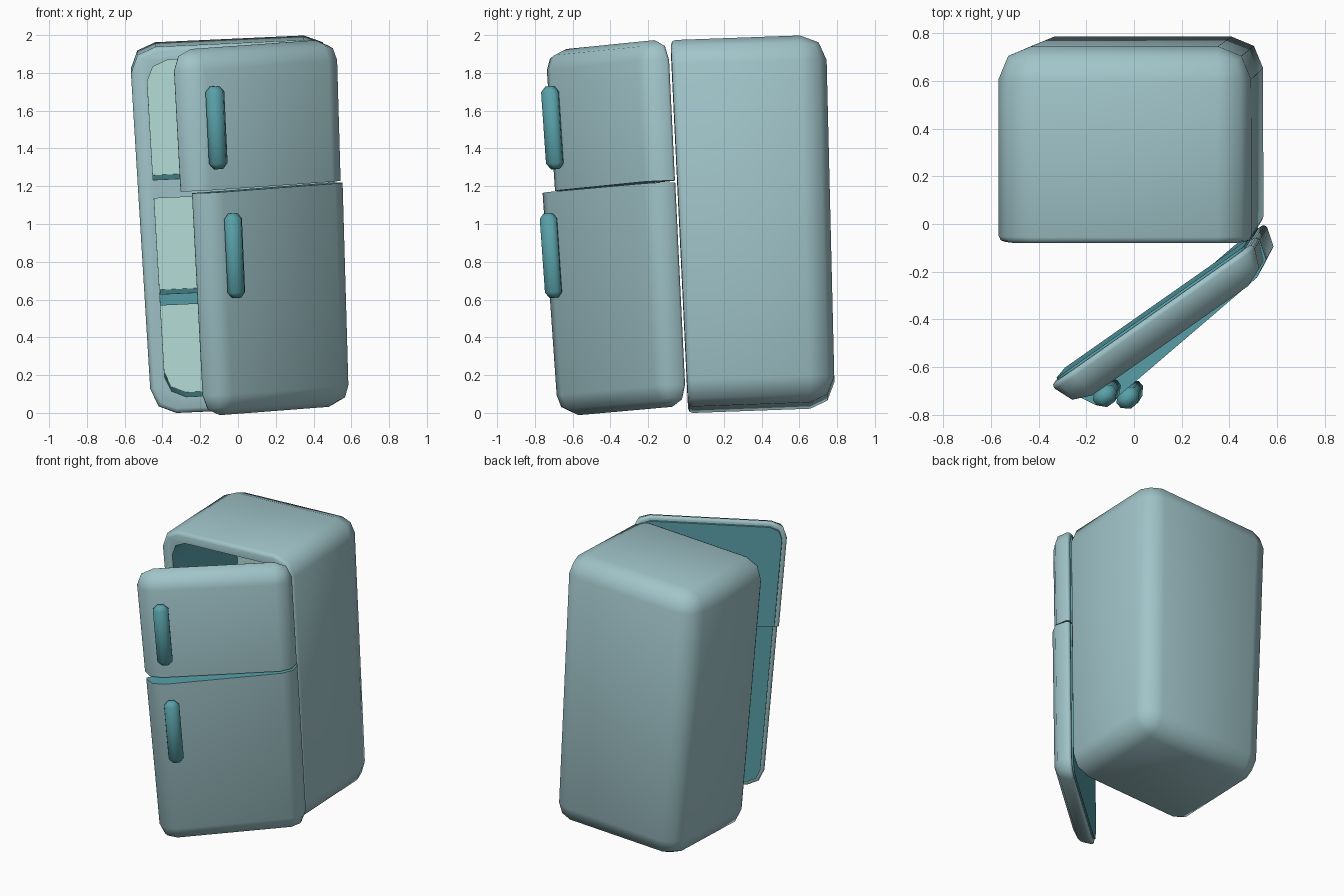
import bpy, bmesh, math
from mathutils import Matrix, Vector

if "Cube" in bpy.data.objects:
    bpy.data.objects.remove(bpy.data.objects["Cube"], do_unlink=True)


def material(name, rgb):
    m = bpy.data.materials.new(name)
    m.use_nodes = True
    m.diffuse_color = (*rgb, 1)
    m.node_tree.nodes["Principled BSDF"].inputs["Base Color"].default_value = (*rgb, 1)
    return m


MATS = [material("pale blue enamel", (0.352, 0.552, 0.584)),
        material("teal trim", (0.098, 0.352, 0.392)),
        material("mint liner", (0.474, 0.745, 0.694))]
ENAMEL, TEAL, MINT = range(3)

# Upright frame: fridge centred on the origin, front at y = FRONT
W, FRONT, BACK, H = 0.517, -0.40, 0.40, 0.972
TILT = (Matrix.Translation((0, 0.365, 1.0))
        @ Matrix.Rotation(math.radians(-2.6), 4, 'Y')
        @ Matrix.Rotation(math.radians(2.07), 4, 'X'))


def box(lo, hi):
    bm = bmesh.new()
    bmesh.ops.create_cube(bm, size=1)
    for v in bm.verts:
        v.co = Vector([l + (c + 0.5) * (h - l) for c, l, h in zip(v.co, lo, hi)])
    return bm


def bevel(bm, edges, offset, segments):
    bmesh.ops.bevel(bm, geom=edges, offset=offset, segments=segments,
                    profile=0.5, affect='EDGES', clamp_overlap=True)


def edges_at_y(bm, y):
    return [e for e in bm.edges if all(abs(v.co.y - y) < 1e-4 for v in e.verts)]


def soft_box(lo, hi, flat_y, big, small):
    """Box rounded everywhere, only slightly around the flat side."""
    bm = box(lo, hi)
    flat = set(edges_at_y(bm, flat_y))
    bevel(bm, [e for e in bm.edges if e not in flat], big, 2)
    bevel(bm, edges_at_y(bm, flat_y), small, 2)
    return bm


def to_object(bm, name):
    bmesh.ops.recalc_face_normals(bm, faces=bm.faces)
    me = bpy.data.meshes.new(name)
    bm.to_mesh(me)
    bm.free()
    ob = bpy.data.objects.new(name, me)
    bpy.context.collection.objects.link(ob)
    return ob


def activate(ob):
    bpy.ops.object.select_all(action='DESELECT')
    ob.select_set(True)
    bpy.context.view_layer.objects.active = ob


def finish(ob, angle=50):
    """Widen towards the top, lean the part and shade it."""
    if not ob.data.materials:
        for m in MATS:
            ob.data.materials.append(m)
    for v in ob.data.vertices:
        s = 1 + 0.03 * v.co.z
        v.co = TILT @ Vector((v.co.x * s, v.co.y * s, v.co.z))
    ob.data.update()
    activate(ob)
    bpy.ops.object.shade_smooth_by_angle(angle=math.radians(angle))


# Cabinet shell
cabinet = to_object(soft_box((-W, FRONT, -H), (W, BACK, H), FRONT, 0.135, 0.025), "cabinet")
for m in MATS:
    cabinet.data.materials.append(m)


def compartment_cutter(square_z, round_z, half=0.435, r=0.11, depth=0.30):
    """Prism with two square corners and two rounded ones."""
    d = 1 if round_z > square_z else -1
    side = [(half, square_z), (half, round_z - d * r),
            (half - 0.3 * r, round_z - d * 0.3 * r), (half - r, round_z)]
    profile = side + [(-x, z) for x, z in reversed(side)]
    bm = bmesh.new()
    f = bm.faces.new([bm.verts.new((x, FRONT - 0.1, z)) for x, z in profile])
    ext = bmesh.ops.extrude_face_region(bm, geom=[f])["geom"]
    bmesh.ops.translate(bm, vec=(0, depth - FRONT + 0.1, 0),
                        verts=[g for g in ext if isinstance(g, bmesh.types.BMVert)])
    ob = to_object(bm, "compartment_cutter")
    ob.hide_render = True
    return ob


# Freezer and fridge compartments
for square_z, round_z in ((0.268, 0.90), (0.17, -0.888)):
    cutter = compartment_cutter(square_z, round_z)
    activate(cabinet)
    mod = cabinet.modifiers.new("compartment", 'BOOLEAN')
    mod.operation, mod.solver, mod.object = 'DIFFERENCE', 'EXACT', cutter
    bpy.ops.object.modifier_apply(modifier=mod.name)
    bpy.data.objects.remove(cutter, do_unlink=True)

# Teal compartment walls, mint back wall
for p in cabinet.data.polygons:
    c = p.center
    p.material_index = ENAMEL
    if abs(c.x) < 0.45 and abs(c.z) < 0.905 and FRONT + 0.03 < c.y < 0.36:
        p.material_index = MINT if p.normal.y < -0.9 else TEAL
finish(cabinet)

# Fridge shelf
shelf = to_object(box((-0.434, -0.36, -0.40), (0.434, 0.299, -0.34)), "shelf")
for p in shelf.data.polygons:
    p.material_index = TEAL
finish(shelf, 30)


def swing(ob, degrees):
    """Open a part about the front left corner of the cabinet."""
    hinge = Matrix.Translation((W - 0.01, FRONT, 0))
    ob.data.transform(hinge @ Matrix.Rotation(math.radians(degrees), 4, 'Z') @ hinge.inverted())


def door(name, cut_z, keep, degrees, handle_z, handle_half):
    # Rounded slab with a raised teal inner panel, cut square at the split
    inner = FRONT - 0.012
    bm = soft_box((-W + 0.03, FRONT - 0.145, -H), (W - 0.005, inner, H), inner, 0.11, 0.015)
    bm.normal_update()
    panel = [f for f in bm.faces if all(abs(v.co.y - inner) < 1e-4 for v in f.verts)]
    bmesh.ops.inset_region(bm, faces=panel, thickness=0.015)
    rim = bmesh.ops.inset_region(bm, faces=panel, thickness=0.002, depth=0.010)["faces"]
    for f in panel + rim:
        f.material_index = TEAL
    cut = bmesh.ops.bisect_plane(bm, geom=bm.verts[:] + bm.edges[:] + bm.faces[:],
                                 plane_co=(0, 0, cut_z), plane_no=(0, 0, -keep), clear_outer=True)
    loop = [g for g in cut["geom_cut"] if isinstance(g, bmesh.types.BMEdge)]
    for f in bmesh.ops.holes_fill(bm, edges=loop, sides=0)["faces"]:
        f.material_index = TEAL
    ob = to_object(bm, name)
    swing(ob, degrees)
    finish(ob)

    # Chunky faceted handle near the free edge
    x, y = -0.345, FRONT - 0.18
    bm = box((x - 0.05, y - 0.042, handle_z - handle_half),
             (x + 0.05, y + 0.045, handle_z + handle_half))
    bevel(bm, bm.edges[:], 0.03, 1)
    for f in bm.faces:
        f.material_index = TEAL
    ob = to_object(bm, name + "_handle")
    swing(ob, degrees)
    finish(ob)


door("freezer_door", 0.222, 1, 35, 0.553, 0.22)
door("fridge_door", 0.212, -1, 40.5, -0.127, 0.225)
